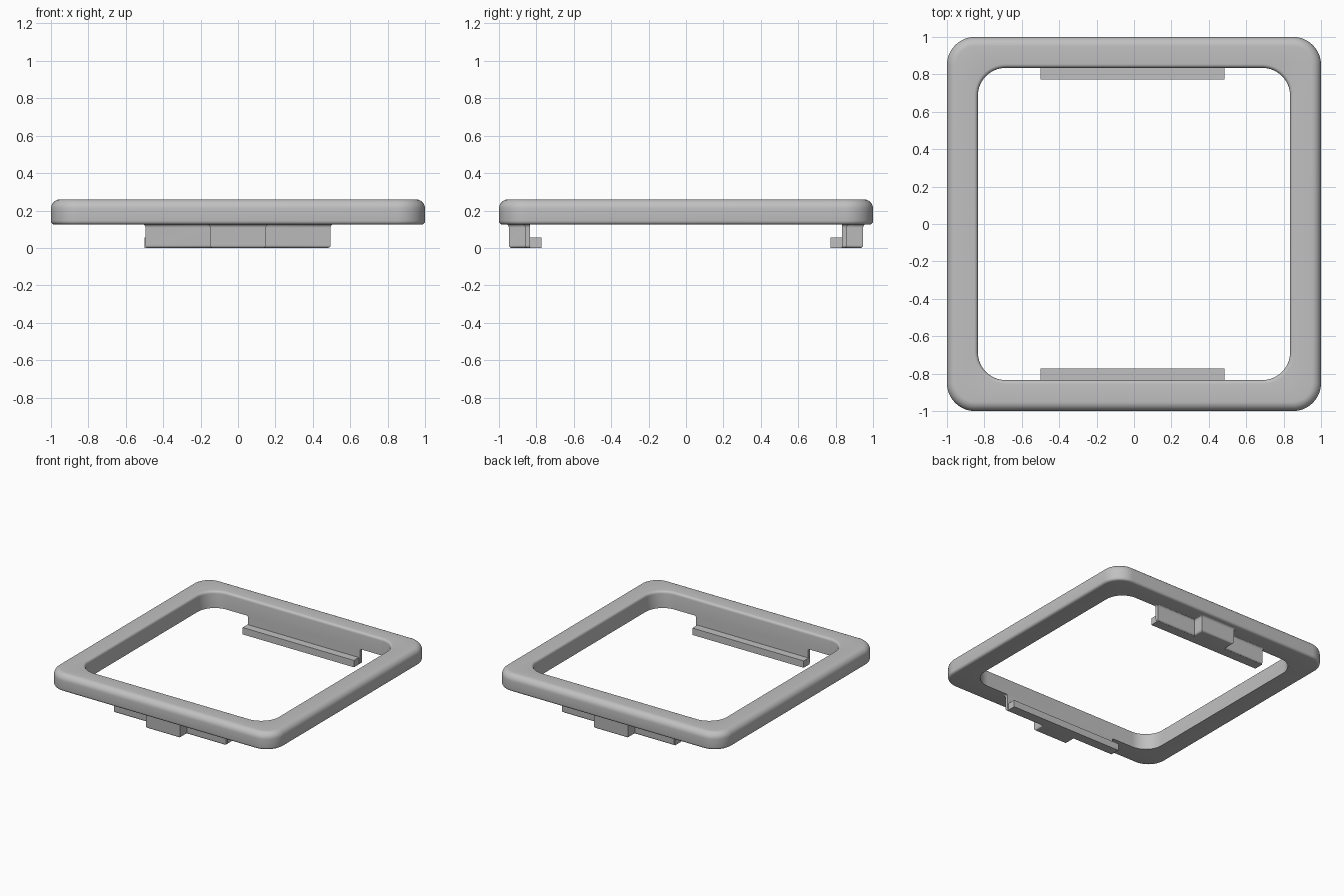
import bpy
import bmesh
from math import sin, cos, pi, radians

old = bpy.data.objects.get("Cube")
if old:
    bpy.data.objects.remove(old, do_unlink=True)

grey = bpy.data.materials.new("plain_grey")
grey.use_nodes = True
colour = (0.53, 0.53, 0.53, 1)
grey.diffuse_color = colour
grey.node_tree.nodes["Principled BSDF"].inputs["Base Color"].default_value = colour


def finish(name, bm, angle=35):
    bmesh.ops.recalc_face_normals(bm, faces=bm.faces)
    mesh = bpy.data.meshes.new(name)
    bm.to_mesh(mesh)
    bm.free()
    mesh.materials.append(grey)
    ob = bpy.data.objects.new(name, mesh)
    bpy.context.collection.objects.link(ob)
    bpy.ops.object.select_all(action='DESELECT')
    ob.select_set(True)
    bpy.context.view_layer.objects.active = ob
    bpy.ops.object.shade_smooth_by_angle(angle=radians(angle))
    return ob


def bridge(bm, a, b):
    for i in range(len(a)):
        j = (i + 1) % len(a)
        bm.faces.new((a[i], a[j], b[j], b[i]))


def rounded_square(bm, half, radius, z, steps=14):
    c = half - radius
    ring = []
    for q in range(4):
        sx, sy = (1, -1, -1, 1)[q], (1, 1, -1, -1)[q]
        for k in range(steps + 1):
            a = pi / 2 * (q + k / steps)
            ring.append(bm.verts.new((sx * c + radius * cos(a), sy * c + radius * sin(a), z)))
    return ring


def arc(cx, cz, r, start, end, n=6):
    return [(cx + r * cos(radians(start + (end - start) * k / n)),
             cz + r * sin(radians(start + (end - start) * k / n))) for k in range(n + 1)]


# Square frame: section swept around rounded corners
BOTTOM, TOP = 0.125, 0.26
OUT, INN, CORNER = 1.0, 0.835, 0.15
section = [(INN, BOTTOM)]
section += arc(OUT - 0.02, BOTTOM + 0.02, 0.02, -90, 0, 4)
section += arc(OUT - 0.05, TOP - 0.05, 0.05, 0, 90, 8)
section += arc(INN + 0.02, TOP - 0.02, 0.02, 90, 180, 5)
bm = bmesh.new()
rings = []
for half, z in section:
    edge = OUT if half > (OUT + INN) / 2 else INN
    rings.append(rounded_square(bm, half, CORNER + half - edge, z))
for i, ring in enumerate(rings):
    bridge(bm, ring, rings[(i + 1) % len(rings)])
finish("square_frame", bm)


# Clip wall with a central block, rounded underneath and flared into the frame
def clip_outline(d, side):
    wall, block = 0.86 + d, 0.947 + d
    half, mid = 0.495 + d, 0.15 + d
    pts = [(-half, INN), (-half, wall), (-mid, wall), (-mid, block),
           (mid, block), (mid, wall), (half, wall), (half, INN)]
    return [(x, side * y) for x, y in pts]


levels = arc(-0.015, 0.015, 0.015, -90, 0, 5) + arc(0.02, 0.108, 0.02, 180, 90, 5)
for name, side in (("front", -1), ("back", 1)):
    bm = bmesh.new()
    rings = [[bm.verts.new((x, y, z)) for x, y in clip_outline(d, side)] for d, z in levels]
    for a, b in zip(rings, rings[1:]):
        bridge(bm, a, b)
    bm.faces.new(rings[0])
    bm.faces.new(rings[-1])
    finish(name + "_clip_wall", bm)

    # Inward lip along the foot of the wall
    bm = bmesh.new()
    bmesh.ops.create_cube(bm, size=1)
    for v in bm.verts:
        v.co.x = 0.485 if v.co.x > 0 else -0.5
        v.co.y = side * (0.85 if v.co.y > 0 else 0.773)
        v.co.z = 0.055 if v.co.z > 0 else 0
    finish(name + "_clip_lip", bm)
